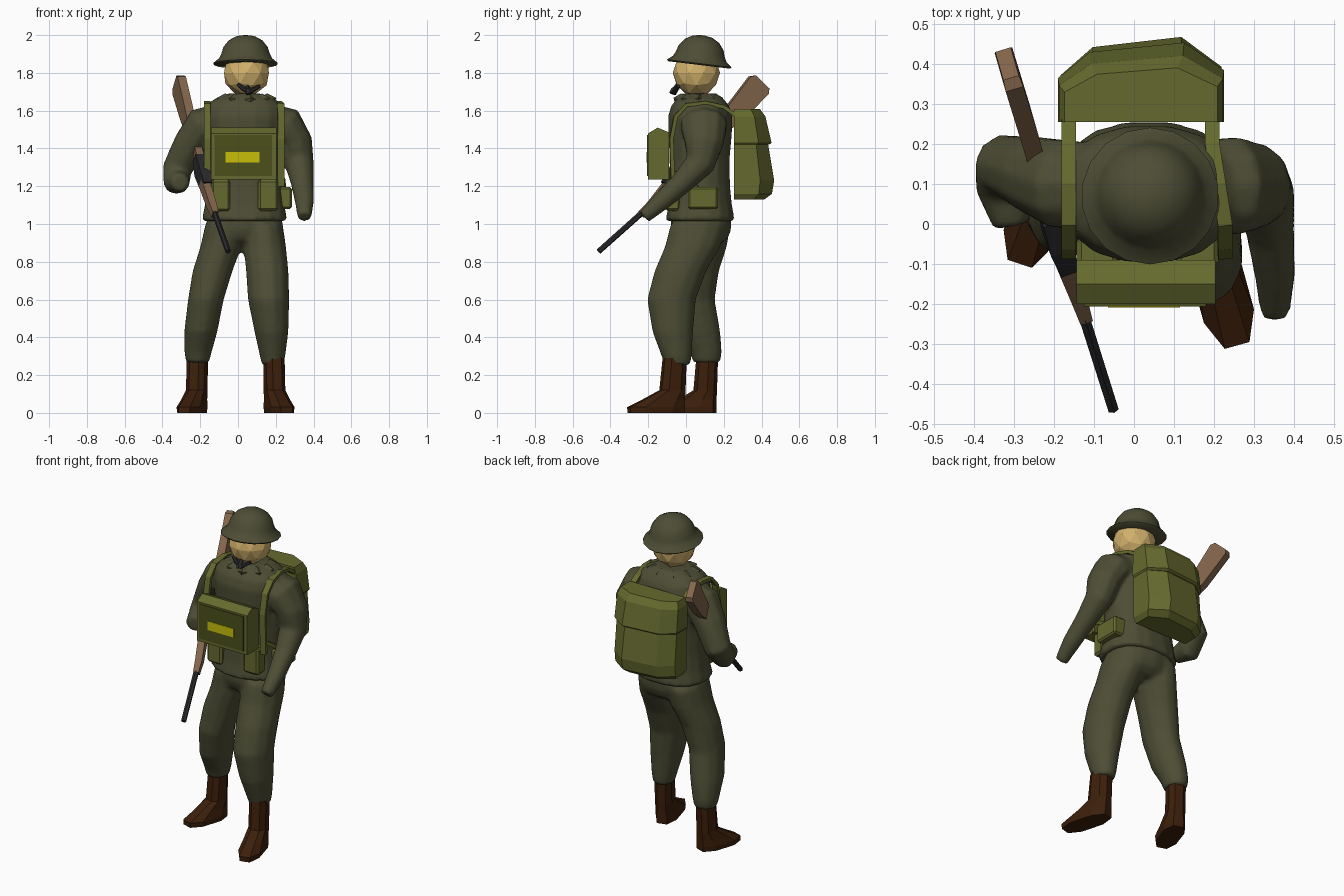
import bpy, bmesh, math
from mathutils import Vector


def material(name, r, g, b):
    m = bpy.data.materials.new(name)
    lin = [((c / 255 + 0.055) / 1.055) ** 2.4 for c in (r, g, b)]
    m.diffuse_color = (*lin, 1)
    return m


CLOTH = material("uniform green", 77, 77, 53)
OLIVE = material("olive canvas", 101, 106, 46)
PANEL = material("dark olive panel", 76, 80, 27)
BOOT = material("boot brown", 60, 31, 11)
SKIN = material("tan", 210, 177, 108)
WOOD = material("wood", 132, 102, 76)
METAL = material("gun metal", 42, 42, 45)
YELLOW = material("yellow", 200, 190, 10)


def skin(name, rings, mat, smooth=0):
    """Join equal-length rings of points into a closed surface."""
    bm = bmesh.new()
    vs = [[bm.verts.new(p) for p in ring] for ring in rings]
    n = len(vs[0])
    for a, b in zip(vs, vs[1:]):
        for i in range(n):
            j = (i + 1) % n
            bm.faces.new((a[i], a[j], b[j], b[i]))
    bm.faces.new(vs[0][::-1])
    bm.faces.new(vs[-1])
    bmesh.ops.recalc_face_normals(bm, faces=bm.faces[:])
    me = bpy.data.meshes.new(name)
    bm.to_mesh(me)
    bm.free()
    me.materials.append(mat)
    ob = bpy.data.objects.new(name, me)
    bpy.context.collection.objects.link(ob)
    if smooth:
        bpy.context.view_layer.objects.active = ob
        bpy.ops.object.select_all(action='DESELECT')
        ob.select_set(True)
        bpy.ops.object.shade_smooth_by_angle(angle=math.radians(smooth))
    return ob


def stack(name, sections, mat, sides=12, smooth=0, power=1.0):
    """Level oval rings (x, y, z, rx, ry); power below 1 squares them."""
    def sq(v):
        return math.copysign(abs(v) ** power, v)
    angles = [2 * math.pi * (i + 0.5) / sides for i in range(sides)]
    rings = [[(x + rx * sq(math.cos(a)), y + ry * sq(math.sin(a)), z) for a in angles]
             for x, y, z, rx, ry in sections]
    return skin(name, rings, mat, smooth)


def tube(name, path, radii, mat, sides=10, smooth=0):
    """Rings across a path; each radius is one number or (side, depth)."""
    pts = [Vector(p) for p in path]
    rings, u = [], None
    for i, p in enumerate(pts):
        t = (pts[min(i + 1, len(pts) - 1)] - pts[max(i - 1, 0)]).normalized()
        u = t.cross(Vector((0, 0, 1))) if u is None else u - t * u.dot(t)
        u.normalize()
        v = u.cross(t)
        a, b = radii[i] if isinstance(radii[i], tuple) else (radii[i], radii[i])
        k = math.sqrt(2) if sides == 4 else 1
        rings.append([p + u * (a * k * math.cos(w)) + v * (b * k * math.sin(w))
                      for w in (2 * math.pi * (j + 0.5) / sides for j in range(sides))])
    return skin(name, rings, mat, smooth)


def box(name, lo, hi, mat, bevel=0.0):
    (x0, y0, z0), (x1, y1, z1) = lo, hi
    rings = [[(x0, y0, z), (x1, y0, z), (x1, y1, z), (x0, y1, z)] for z in (z0, z1)]
    ob = skin(name, rings, mat)
    if bevel:
        m = ob.modifiers.new("bevel", 'BEVEL')
        m.width, m.segments = bevel, 1
    return ob


def blend(name, parts, repeat):
    """Merge overlapping parts into one smooth skin."""
    bpy.ops.object.select_all(action='DESELECT')
    for p in parts:
        p.select_set(True)
    bpy.context.view_layer.objects.active = parts[0]
    bpy.ops.object.join()
    ob = parts[0]
    ob.name = name
    rem = ob.modifiers.new("merge", 'REMESH')
    rem.mode, rem.voxel_size, rem.use_smooth_shade = 'VOXEL', 0.013, True
    soft = ob.modifiers.new("soften", 'SMOOTH')
    soft.factor, soft.iterations = 0.5, repeat


# Head
bpy.ops.mesh.primitive_ico_sphere_add(subdivisions=2, radius=0.125, location=(0.045, 0.055, 1.8))
head = bpy.context.object
head.name = "head"
head.data.materials.append(SKIN)

# Helmet with a flared brim, tilted back
helmet = stack("helmet", [(0, 0, z, r, r) for z, r in (
    (-0.008, 0.165), (0.0, 0.172), (0.025, 0.142), (0.05, 0.13), (0.085, 0.119),
    (0.12, 0.092), (0.143, 0.052), (0.15, 0.012))], CLOTH, 18, 50)
helmet.location = (0.04, 0.07, 1.85)
helmet.rotation_euler = (-0.12, 0, 0)

# Pipe held at the mouth
tube("mouth_strap", [(0.0, -0.045, 1.74), (0.03, -0.058, 1.715), (0.06, -0.062, 1.70),
                     (0.115, -0.04, 1.73)], [0.01, 0.013, 0.016, 0.009], METAL, 6)
tube("pipe", [(0.05, -0.04, 1.725), (0.055, -0.065, 1.71), (0.06, -0.07, 1.69)],
     [0.012, 0.016, 0.02], METAL, 6)

# Jacket with blended sleeves
jacket = stack("jacket", [(0.035, 0.075, z, rx, ry) for z, rx, ry in (
    (1.015, 0.23, 0.186), (1.1, 0.213, 0.17), (1.2, 0.202, 0.16), (1.34, 0.2, 0.157),
    (1.48, 0.208, 0.17), (1.57, 0.218, 0.172), (1.625, 0.207, 0.155), (1.66, 0.165, 0.128),
    (1.69, 0.09, 0.09))], CLOTH, 16, 0, 0.85)
left = tube("left_sleeve", [(0.15, 0.09, 1.55), (0.25, 0.095, 1.52), (0.305, 0.095, 1.43),
                            (0.325, 0.075, 1.32), (0.34, -0.02, 1.22), (0.352, -0.13, 1.12),
                            (0.352, -0.222, 1.038)],
            [(0.12, 0.09), (0.127, 0.108), (0.108, 0.092), (0.082, 0.078), 0.062, 0.052, 0.038],
            CLOTH)
right = tube("right_sleeve", [(-0.08, 0.095, 1.55), (-0.185, 0.1, 1.52), (-0.255, 0.125, 1.42),
                              (-0.322, 0.145, 1.29), (-0.325, 0.09, 1.222), (-0.305, -0.005, 1.22)],
             [(0.11, 0.09), (0.115, 0.105), (0.098, 0.09), 0.08, 0.072, 0.048], CLOTH)
blend("jacket", [jacket, left, right], 4)

# Ragged collar: ring with alternating points
collar = []
for z, r, jag in ((1.63, 0.14, 0.014), (1.662, 0.148, 0.014), (1.685, 0.105, 0.01)):
    collar.append([(0.04 + (r + jag * (-1) ** i) * math.cos(i * math.pi / 9),
                    0.065 + (r + jag * (-1) ** i) * 0.82 * math.sin(i * math.pi / 9),
                    z + 0.006 * (-1) ** i) for i in range(18)])
skin("collar", collar, CLOTH)

# Trousers with blended seat
seat = stack("trouser_seat", [(0.035, 0.08, z, rx, ry) for z, rx, ry in (
    (0.885, 0.12, 0.09), (0.92, 0.2, 0.14), (0.97, 0.205, 0.16), (1.05, 0.2, 0.16))],
    CLOTH, 14, 0, 0.9)
left = stack("left_leg", [(0.135, 0.07, 1.0, 0.105, 0.155), (0.142, 0.035, 0.88, 0.115, 0.15),
                          (0.155, -0.03, 0.75, 0.115, 0.14), (0.162, -0.077, 0.6, 0.112, 0.132),
                          (0.177, -0.07, 0.43, 0.092, 0.11), (0.183, -0.05, 0.3, 0.069, 0.082),
                          (0.183, -0.045, 0.252, 0.058, 0.07)], CLOTH)
right = stack("right_leg", [(-0.07, 0.085, 1.0, 0.105, 0.155), (-0.09, 0.075, 0.88, 0.112, 0.145),
                            (-0.135, 0.05, 0.75, 0.108, 0.127), (-0.17, 0.035, 0.6, 0.097, 0.12),
                            (-0.197, 0.07, 0.43, 0.09, 0.114), (-0.212, 0.105, 0.32, 0.074, 0.087),
                            (-0.214, 0.11, 0.265, 0.062, 0.072)], CLOTH)
blend("trousers", [seat, left, right], 8)

# Boots: shaft over a wedge-shaped foot
for side, x, y, turn, size in (("left", 0.19, -0.06, 0.27, 1.02), ("right", -0.215, 0.112, -0.32, 0.9)):
    boot = stack(side + "_boot", [(0, -0.1, 0.0, 0.06, 0.155), (0, -0.1, 0.03, 0.064, 0.157),
                                  (0, -0.06, 0.07, 0.056, 0.115), (0, -0.012, 0.12, 0.05, 0.068),
                                  (0, 0, 0.29, 0.05, 0.062)], BOOT, 8, 0, 0.8)
    boot.location = (x, y, 0)
    boot.rotation_euler = (0, 0, turn)
    boot.scale = (1.08, size, 1)


# Backpack body and overlapping flap
def pack_ring(z, d, grow=0.0):
    l, r, y = -0.183 - grow, 0.218 + grow, 0.255
    return [(l, y, z), (l, y + d * 0.55, z), (l + 0.08, y + d * 0.88, z),
            (r - 0.1, y + d, z), (r, y + d * 0.65, z), (r, y, z)]


skin("backpack", [pack_ring(1.13, 0.16, -0.02), pack_ring(1.16, 0.2), pack_ring(1.23, 0.212),
                  pack_ring(1.45, 0.175)], OLIVE)
skin("backpack_flap", [pack_ring(1.42, 0.185), pack_ring(1.43, 0.198, 0.007),
                       pack_ring(1.57, 0.165, 0.004), pack_ring(1.61, 0.135, -0.01)], OLIVE)

# Shoulder straps
for side, back, x, low in (("right", -0.163, -0.163, 1.28), ("left", 0.195, 0.227, 1.2)):
    tube(side + "_strap", [(back, 0.27, 1.57), (back, 0.2, 1.62), ((back + x) / 2, 0.1, 1.642),
                           (x, 0.0, 1.63), (x, -0.055, 1.57), (x, -0.078, 1.45), (x, -0.07, low)],
         [(0.018, 0.01)] * 7, OLIVE, 4)

# Chest bag with ridged top, dark front panel and a plain yellow bar
profile = [(-0.09, 1.235), (-0.2, 1.235), (-0.2, 1.48), (-0.15, 1.51), (-0.09, 1.485)]
skin("chest_bag", [[(x, y, z) for y, z in profile] for x in (-0.143, 0.203)], OLIVE)
box("chest_panel", (-0.125, -0.206, 1.255), (0.18, -0.199, 1.47), PANEL)
box("yellow_bar", (-0.065, -0.209, 1.325), (0.115, -0.205, 1.38), YELLOW)

# Belt pouches
box("right_pouch", (-0.143, -0.107, 1.068), (-0.042, -0.03, 1.235), OLIVE, 0.012)
box("left_pouch", (0.107, -0.107, 1.07), (0.212, -0.03, 1.235), OLIVE, 0.012)
box("side_pouch", (0.2, 0.01, 1.08), (0.285, 0.17, 1.195), OLIVE, 0.01)
tube("side_pouch_strap", [(0.22, -0.06, 1.27), (0.24, 0.0, 1.23), (0.245, 0.06, 1.19)],
     [(0.008, 0.012)] * 3, OLIVE, 4)

# Rifle, muzzle down
tube("rifle_barrel", [(-0.052, -0.462, 0.855), (-0.16, -0.12, 1.16)], [0.015, 0.016], METAL, 6)
tube("rifle_fore_end", [(-0.122, -0.235, 1.05), (-0.14, -0.18, 1.1), (-0.18, -0.08, 1.22)],
     [(0.016, 0.02), (0.02, 0.025), (0.022, 0.03)], WOOD, 4)
tube("rifle_receiver", [(-0.168, -0.1, 1.2), (-0.19, -0.04, 1.28), (-0.21, 0.02, 1.35)],
     [(0.024, 0.035), (0.03, 0.045), (0.024, 0.03)], METAL, 4)
tube("rifle_stock", [(-0.205, 0.02, 1.35), (-0.245, 0.16, 1.49), (-0.272, 0.255, 1.585),
                     (-0.312, 0.385, 1.735), (-0.317, 0.4, 1.752)],
     [(0.02, 0.028), (0.022, 0.033), (0.023, 0.055), (0.023, 0.068), (0.02, 0.05)], WOOD, 4)
